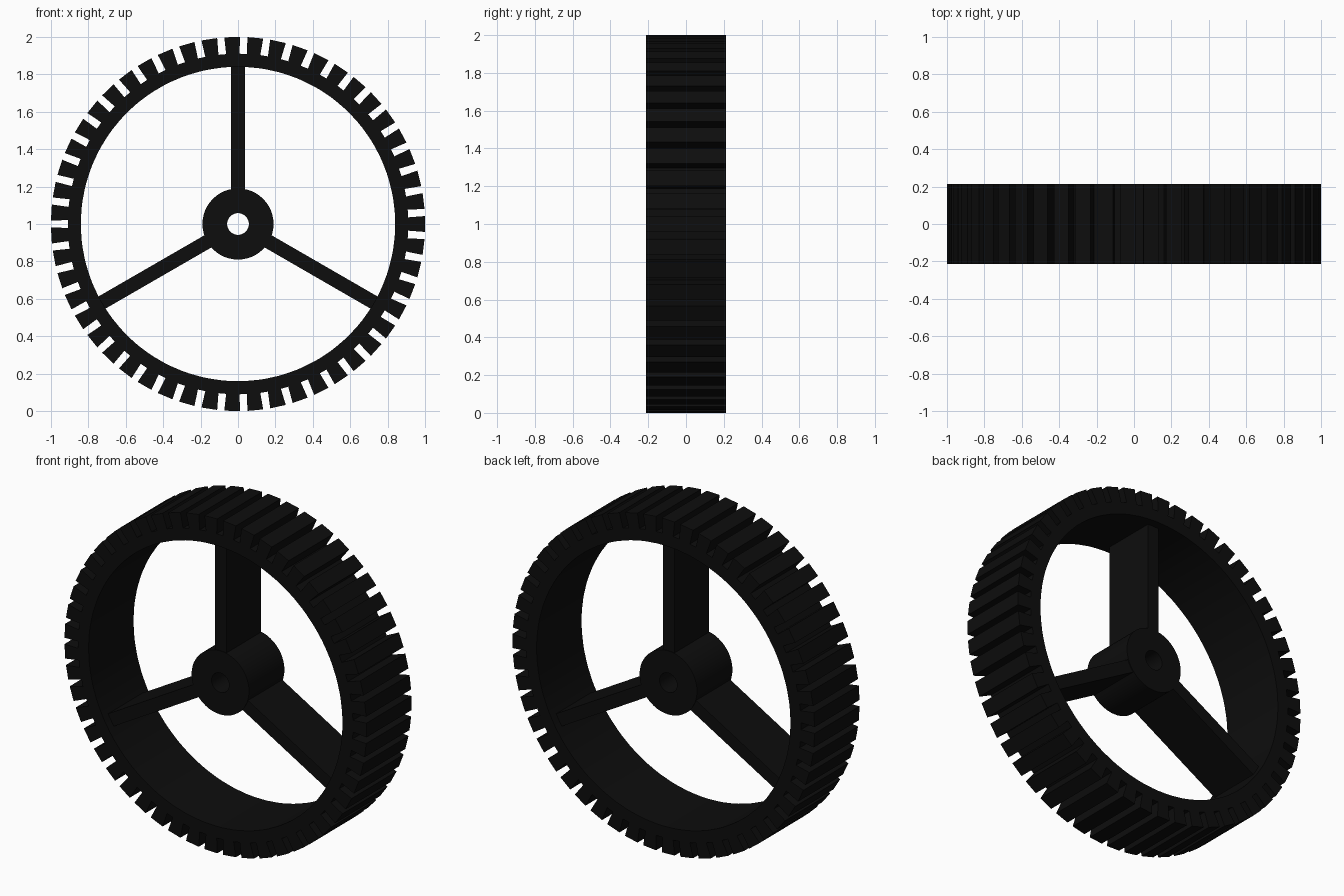
import bpy, bmesh, math
from mathutils import Matrix, Vector

TEETH = 51
RIM_DEPTH, HUB_DEPTH, SPOKE_DEPTH = 0.425, 0.335, 0.325
TIP_R, ROOT_R, INNER_R = 1.0, 0.91, 0.84
HUB_R, BORE_R = 0.19, 0.058
SPOKE_WIDTH = 0.075
CENTRE = Vector((0, 0, 1))

cube = bpy.data.objects.get("Cube")
if cube:
    bpy.data.objects.remove(cube, do_unlink=True)

black = bpy.data.materials.new("matte_black")
black.use_nodes = True
colour = (0.004, 0.004, 0.004, 1)
black.diffuse_color = colour
black.node_tree.nodes["Principled BSDF"].inputs["Base Color"].default_value = colour


def polar(bm, radius, angle, y):
    return bm.verts.new((radius * math.cos(angle), y, radius * math.sin(angle)))


def finish(bm, name):
    """Turn a bmesh into a shaded object standing at the wheel centre."""
    bmesh.ops.recalc_face_normals(bm, faces=bm.faces[:])
    mesh = bpy.data.meshes.new(name)
    bm.to_mesh(mesh)
    bm.free()
    mesh.materials.append(black)
    obj = bpy.data.objects.new(name, mesh)
    obj.location = CENTRE
    bpy.context.collection.objects.link(obj)
    bpy.ops.object.select_all(action='DESELECT')
    obj.select_set(True)
    bpy.context.view_layer.objects.active = obj
    bpy.ops.object.shade_smooth_by_angle(angle=math.radians(25))
    return obj


def ring(name, outer_r, inner_r, angles, depth, tooth=None):
    """Extruded ring; tooth = (tip radius, tip half angle) adds teeth on even segments."""
    bm = bmesh.new()
    y = -depth / 2
    outer = [polar(bm, outer_r, a, y) for a in angles]
    inner = [polar(bm, inner_r, a, y) for a in angles]
    n = len(angles)
    for i in range(n):
        j = (i + 1) % n
        bm.faces.new((outer[i], outer[j], inner[j], inner[i]))
        if tooth and i % 2 == 0:
            tip_r, half = tooth
            middle = (angles[i] + angles[j]) / 2
            tips = [polar(bm, tip_r, middle + s * half, y) for s in (1, -1)]
            bm.faces.new((outer[j], outer[i], tips[1], tips[0]))
    result = bmesh.ops.extrude_face_region(bm, geom=bm.faces[:])
    moved = [g for g in result["geom"] if isinstance(g, bmesh.types.BMVert)]
    bmesh.ops.translate(bm, verts=moved, vec=(0, depth, 0))
    return finish(bm, name)


# Toothed rim
pitch = math.tau / TEETH
root_half, tip_half = 0.039, 0.0425
rim_angles = [k * pitch + s * root_half for k in range(TEETH) for s in (-1, 1)]
ring("toothed_rim", ROOT_R, INNER_R, rim_angles, RIM_DEPTH, (TIP_R, tip_half))

# Hub with a through bore
ring("hub", HUB_R, BORE_R, [math.tau * k / 48 for k in range(48)], HUB_DEPTH)

# Three plate spokes joining hub and rim
start, end = HUB_R - 0.03, INNER_R + 0.02
for name, degrees in (("top_spoke", 90), ("right_spoke", 210), ("left_spoke", 330)):
    bm = bmesh.new()
    bmesh.ops.create_cube(bm, size=1)
    bmesh.ops.scale(bm, verts=bm.verts, vec=(end - start, SPOKE_DEPTH, SPOKE_WIDTH))
    bmesh.ops.translate(bm, verts=bm.verts, vec=((start + end) / 2, 0, 0))
    bmesh.ops.rotate(bm, verts=bm.verts, cent=(0, 0, 0),
                     matrix=Matrix.Rotation(-math.radians(degrees), 3, 'Y'))
    finish(bm, name)
